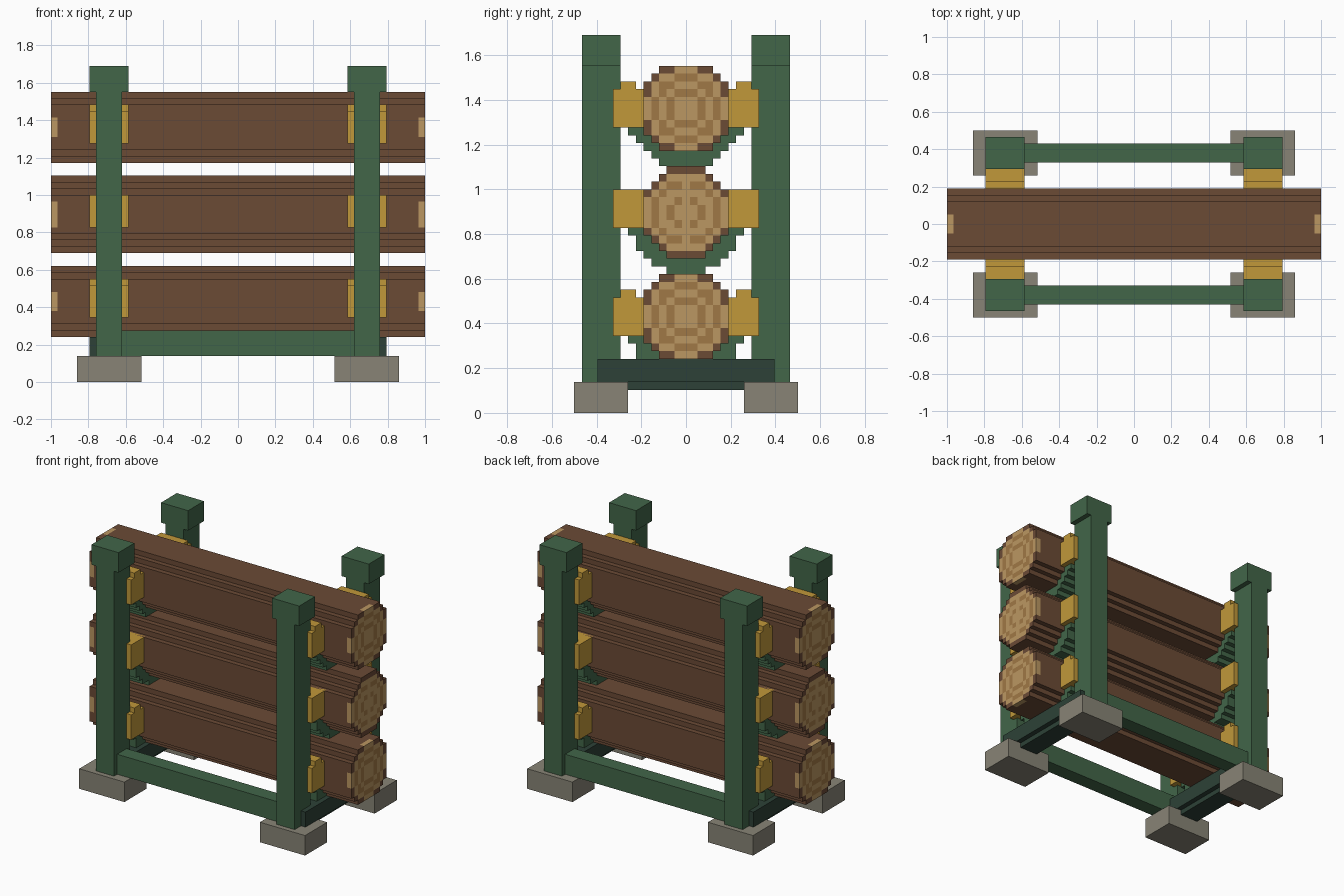
import bpy, bmesh, math

if "Cube" in bpy.data.objects:
    bpy.data.objects.remove(bpy.data.objects["Cube"])

V = 2 / 58  # block size: everything sits on a grid of small cubes


def material(name, rgb):
    m = bpy.data.materials.new(name)
    m.diffuse_color = (*rgb, 1)
    m.use_nodes = True
    m.node_tree.nodes["Principled BSDF"].inputs["Base Color"].default_value = m.diffuse_color
    return m


GREEN = material("green_paint", (0.054, 0.133, 0.066))
DARK = material("dark_green_paint", (0.026, 0.053, 0.038))
BARK = material("bark_brown", (0.147, 0.069, 0.036))
WOOD = material("cut_wood_tan", (0.497, 0.310, 0.122))
RING = material("growth_ring_brown", (0.352, 0.188, 0.061))
STRAP = material("strap_yellow", (0.533, 0.314, 0.042))
STONE = material("foot_grey", (0.246, 0.231, 0.181))


def finish(bm, name, mats):
    bmesh.ops.remove_doubles(bm, verts=bm.verts, dist=1e-5)
    bmesh.ops.recalc_face_normals(bm, faces=bm.faces)
    me = bpy.data.meshes.new(name)
    bm.to_mesh(me)
    bm.free()
    for m in mats:
        me.materials.append(m)
    ob = bpy.data.objects.new(name, me)
    bpy.context.collection.objects.link(ob)
    return ob


def box(name, x, y, z, mat):
    """Box from (min, max) ranges given in blocks."""
    bm = bmesh.new()
    bmesh.ops.create_cube(bm, size=1)
    for v in bm.verts:
        for i, (a, b) in enumerate((x, y, z)):
            v.co[i] = (a if v.co[i] < 0 else b) * V
    return finish(bm, name, [mat])


def span(a, b, s):
    return (a, b) if s > 0 else (-b, -a)


def log(name, cz, rows):
    """Blocky round log along x; the end slices show cut wood with rings."""
    bm = bmesh.new()
    offs = [i - (rows - 1) / 2 for i in range(rows)]
    cells = {(y, z) for y in range(-5, 6) for z in offs if y * y + z * z <= 35}

    def end_colour(y, z):
        d = math.hypot(y, z)
        if d * d > 27.5:
            return 0
        return 2 if 1.8 < d < 2.3 or 3.55 < d < 4.3 else 1

    def quad(pts, idx):
        f = bm.faces.new([bm.verts.new((x * V, y * V, (z + cz) * V)) for x, y, z in pts])
        f.material_index = idx

    h = 0.5
    for y, z in cells:
        c = end_colour(y, z)
        # bark around the sides, with cut wood reaching the last slice
        for dy, dz in ((1, 0), (-1, 0), (0, 1), (0, -1)):
            if (y + dy, z + dz) in cells:
                continue
            p = (y + dy * h - dz * h, z + dz * h + dy * h)
            q = (y + dy * h + dz * h, z + dz * h - dy * h)
            for x0, x1, idx in ((-29, -28, c), (-28, 28, 0), (28, 29, c)):
                quad([(x0, *p), (x1, *p), (x1, *q), (x0, *q)], idx)
        # sawn ends
        for x in (-29, 29):
            quad([(x, y - h, z - h), (x, y + h, z - h),
                  (x, y + h, z + h), (x, y - h, z + h)], c)
    return finish(bm, name, [BARK, WOOD, RING])


# name, centre height, height in blocks, strap bottom, strap has a top nub
LOGS = (("bottom", 12.5, 11, 10, True),
        ("middle", 26, 12, 24, False),
        ("top", 39.5, 11, 37, True))

for name, cz, rows, strap, nub in LOGS:
    log(name + "_log", cz, rows)
    for sx in (1, -1):
        side = "right" if sx > 0 else "left"
        # stepped cradle under the log
        z = strap - 1
        while z + 0.5 - cz > -8:
            d = z + 0.5 - cz
            if d * d < 60.5:
                w = math.floor(math.sqrt(60.5 - d * d)) + 0.5
                box(f"{name}_cradle_{side}", span(18, 22, sx), (-w, w), (z, z + 1), GREEN)
            z -= 1
        # yellow blocks clamping the log to the posts
        for sy in (1, -1):
            box(f"{name}_clamp_{side}", span(17, 23, sx), span(5, 9.5, sy),
                (strap, strap + 5), STRAP)
            if nub:
                box(f"{name}_clamp_nub_{side}", span(17, 23, sx), span(6.5, 8.5, sy),
                    (strap + 5, strap + 6), STRAP)

for sx in (1, -1):
    side = "right" if sx > 0 else "left"
    # cross beam with a narrower lower lip, and the pad holding the lowest cradle
    box("cross_beam_" + side, span(17, 23, sx), (-11.5, 11.5), (4, 7), DARK)
    box("cross_beam_lip_" + side, span(18, 22, sx), (-11.5, 11.5), (3, 4), DARK)
    box("cradle_pad_" + side, span(18, 22, sx), (-6.5, 6.5), (7, 9), GREEN)
    for sy in (1, -1):
        # foot, post and cap
        box("foot_" + side, span(15, 25, sx), span(7.5, 14.5, sy), (0, 4), STONE)
        box("post_" + side, span(18, 22, sx), span(8.5, 13.5, sy), (4, 45), GREEN)
        box("post_cap_" + side, span(17, 23, sx), span(8.5, 13.5, sy), (45, 49), GREEN)

# long rails between the posts
for sy, name in ((-1, "front_rail"), (1, "back_rail")):
    box(name, (-18, 18), span(9.5, 12.5, sy), (4, 8), GREEN)
